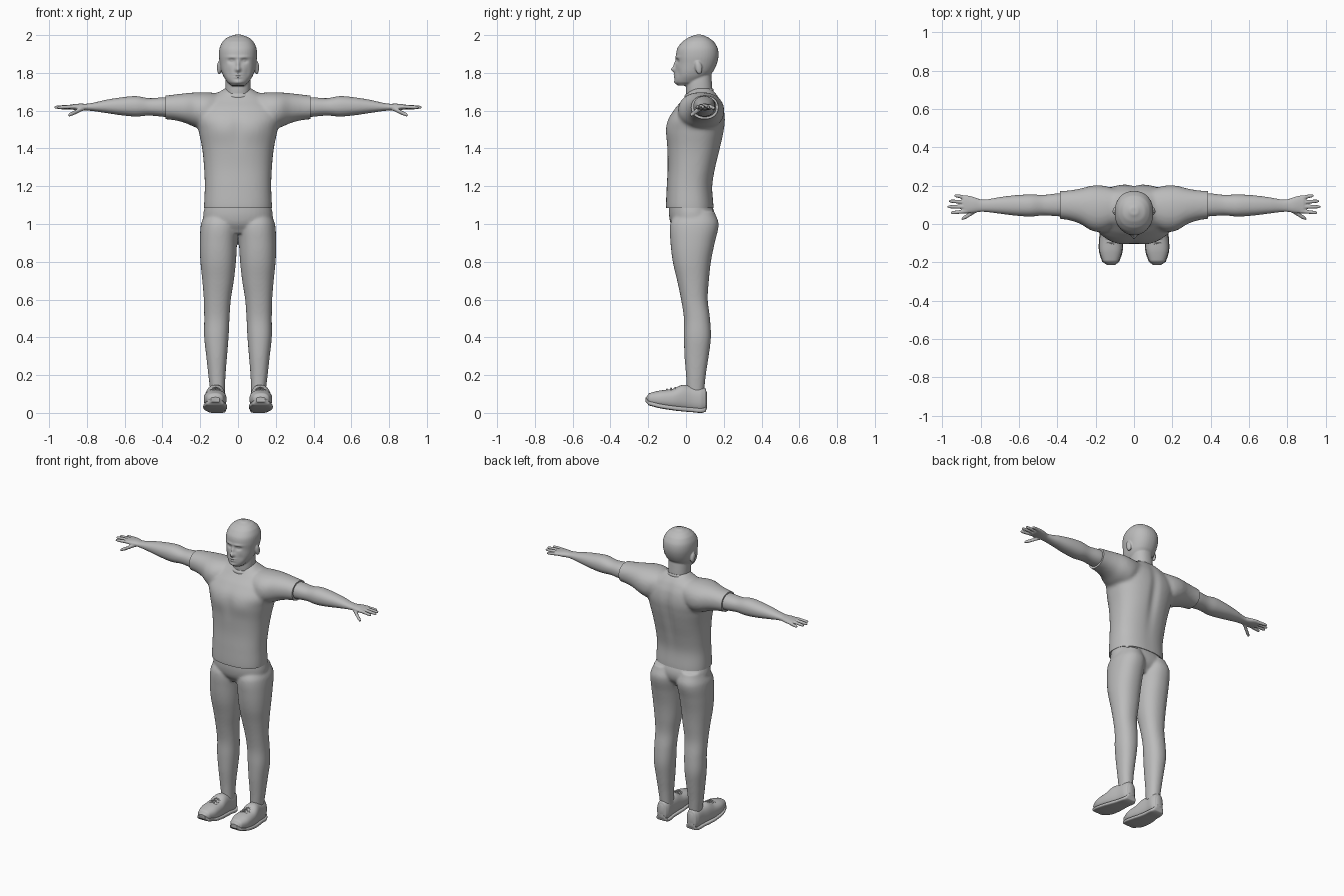
import bpy, bmesh, math
from mathutils import Vector, Matrix

if "Cube" in bpy.data.objects:
    bpy.data.objects.remove(bpy.data.objects["Cube"])

grey = bpy.data.materials.new("plain grey")
grey.use_nodes = True
grey.diffuse_color = (0.5, 0.5, 0.5, 1)
grey.node_tree.nodes["Principled BSDF"].inputs["Base Color"].default_value = grey.diffuse_color


def smooth_rows(rows, steps=6):
    """Catmull-Rom interpolation between neighbouring sections."""
    result = []
    last = len(rows) - 1
    for i in range(last):
        p, q, r, s = (Vector(rows[min(max(k, 0), last)]) for k in (i - 1, i, i + 1, i + 2))
        for n in range(steps):
            t = n / steps
            row = q + (r - p) * t / 2 + (p - q * 2.5 + r * 2 - s / 2) * t * t
            row += (q * 1.5 - r * 1.5 + s / 2 - p / 2) * t ** 3
            row[0] = q[0] + (r[0] - q[0]) * t
            result.append(row)
    return result + [Vector(rows[-1])]


def loft(bm, axis, rows, side=1, power=2.2, count=40):
    """Skin rounded sections (position, low a, high a, low b, high b) along an axis."""
    rings = []
    for pos, a0, a1, b0, b1 in smooth_rows(rows):
        ring = []
        for k in range(count):
            ang = math.tau * k / count
            c, s = math.cos(ang), math.sin(ang)
            co = [0, 0, 0]
            co[axis] = pos
            co[(axis + 1) % 3] = (a0 + a1) / 2 + (a1 - a0) / 2 * math.copysign(abs(c) ** (2 / power), c)
            co[(axis + 2) % 3] = (b0 + b1) / 2 + (b1 - b0) / 2 * math.copysign(abs(s) ** (2 / power), s)
            co[0] *= side
            ring.append(bm.verts.new(co))
        rings.append(ring)
    for low, high in zip(rings, rings[1:]):
        for k in range(count):
            j = (k + 1) % count
            bm.faces.new((low[k], low[j], high[j], high[k]))
    bm.faces.new(rings[0][::-1])
    bm.faces.new(rings[-1])


def symmetric(rows):
    return [(z, -x, x, front, back) for z, x, front, back in rows]


def finger(bm, start, end, radius, side):
    start, end = Vector(start), Vector(end)
    rows = []
    for t, scale in ((0, 1), (0.5, 0.95), (0.85, 0.85), (0.96, 0.6), (1, 0.25)):
        p, r = start.lerp(end, t), radius * scale
        rows.append((p.x, p.y - r, p.y + r, p.z - r, p.z + r))
    loft(bm, 0, rows, side, 2, 16)


def ellipsoid(bm, place, size, tilt=0):
    matrix = Matrix.Translation(place) @ Matrix.Rotation(tilt, 4, "X") @ Matrix.Diagonal((*size, 1))
    bmesh.ops.create_uvsphere(bm, u_segments=24, v_segments=16, radius=1, matrix=matrix)


def finish(name, bm, voxel=0, relax=0, cuts=(), bumps=()):
    """Fuse the volumes, relax them, trim openings, sculpt bumps and shade."""
    bmesh.ops.recalc_face_normals(bm, faces=bm.faces)
    mesh = bpy.data.meshes.new(name)
    bm.to_mesh(mesh)
    bm.free()
    obj = bpy.data.objects.new(name, mesh)
    bpy.context.collection.objects.link(obj)
    if voxel:
        fuse = obj.modifiers.new("fuse", "REMESH")
        fuse.mode = "VOXEL"
        fuse.voxel_size = voxel
        soften = obj.modifiers.new("soften", "SMOOTH")
        soften.factor = 0.5
        soften.iterations = relax
        graph = bpy.context.evaluated_depsgraph_get()
        fused = bpy.data.meshes.new_from_object(obj.evaluated_get(graph))
        obj.modifiers.clear()
        obj.data = fused
        bpy.data.meshes.remove(mesh)
        fused.name = name
    bm = bmesh.new()
    bm.from_mesh(obj.data)
    for v in bm.verts:
        base = v.co.copy()
        for x, y, z, rx, ry, rz, push in bumps:
            d = ((abs(base.x) - x) / rx) ** 2 + ((base.y - y) / ry) ** 2 + ((base.z - z) / rz) ** 2
            v.co.y += push * math.exp(-d)
    for place, normal in cuts:
        bmesh.ops.bisect_plane(bm, geom=bm.verts[:] + bm.edges[:] + bm.faces[:],
                               plane_co=place, plane_no=normal, clear_outer=True)
        bmesh.ops.holes_fill(bm, edges=[e for e in bm.edges if e.is_boundary])
    bm.to_mesh(obj.data)
    bm.free()
    obj.data.materials.clear()
    obj.data.materials.append(grey)
    bpy.ops.object.select_all(action="DESELECT")
    obj.select_set(True)
    bpy.context.view_layer.objects.active = obj
    bpy.ops.object.shade_smooth_by_angle(angle=math.radians(45))
    return obj


# Shirt: torso and short sleeves, trimmed at hem and cuffs
bm = bmesh.new()
loft(bm, 2, symmetric([
    (1.05, .177, -.10, .145), (1.09, .18, -.106, .146), (1.2, .176, -.102, .14), (1.3, .18, -.097, .157),
    (1.4, .19, -.1, .182), (1.5, .21, -.104, .203), (1.56, .225, -.092, .208), (1.62, .21, -.052, .198),
    (1.67, .155, -.008, .175), (1.7, .1, .012, .152), (1.72, .07, .03, .13)]), power=2.4)
sleeve = [(.08, 0, .18, 1.55, 1.69), (.16, -.04, .2, 1.5, 1.697), (.22, -.035, .2, 1.51, 1.697),
          (.28, 0, .185, 1.535, 1.692), (.34, .02, .175, 1.55, 1.685), (.42, .03, .17, 1.557, 1.677)]
for side in (1, -1):
    loft(bm, 0, sleeve, side)
finish("shirt", bm, 0.009, 10,
       cuts=[((0, 0, 1.085), (0, 0, -1)), ((.385, 0, 0), (1, 0, 0)), ((-.385, 0, 0), (-1, 0, 0))],
       bumps=[(.09, -.1, 1.5, .07, .08, .06, -.006), (0, -.1, 1.5, .03, .06, .1, .004),
              (0, .2, 1.45, .03, .08, .2, -.012)])

# Ribbed collar
bm = bmesh.new()
loft(bm, 2, symmetric([(1.685, .078, -.008, .146), (1.695, .077, -.007, .146), (1.704, .07, 0, .142)]))
for v in bm.verts:
    v.co.z += (v.co.y - .07) * .2
finish("collar", bm)

# Trousers: pelvis and two legs
bm = bmesh.new()
loft(bm, 2, symmetric([(.95, .12, -.05, .11), (1, .175, -.08, .145), (1.05, .184, -.09, .152),
                       (1.12, .17, -.088, .132)]))
leg = [(.09, .07, .145, .005, .095), (.2, .066, .157, 0, .105), (.3, .058, .168, -.008, .12),
       (.4, .05, .179, -.011, .132), (.5, .045, .179, -.011, .127), (.6, .038, .181, -.026, .115),
       (.7, .022, .189, -.047, .121), (.8, .011, .199, -.07, .132), (.9, .005, .202, -.082, .152),
       (1, .0, .196, -.084, .173), (1.07, .02, .17, -.05, .15)]
for side in (1, -1):
    loft(bm, 2, leg, side)
finish("trousers", bm, 0.007, 8, cuts=[((0, 0, .105), (0, 0, -1))])

# Head with neck and ears
bm = bmesh.new()
loft(bm, 2, symmetric([
    (1.732, .035, -.042, .03), (1.75, .056, -.058, .08), (1.78, .076, -.06, .12), (1.81, .088, -.058, .146),
    (1.85, .096, -.053, .164), (1.89, .101, -.053, .172), (1.93, .098, -.046, .168), (1.965, .082, -.02, .148),
    (1.987, .058, .012, .12), (2.002, .022, .047, .088)]))
loft(bm, 2, symmetric([(1.62, .07, .01, .14), (1.7, .067, 0, .14), (1.76, .066, .002, .136), (1.84, .06, .02, .13)]))
for side in (1, -1):
    ellipsoid(bm, (side * .099, .066, 1.828), (.013, .02, .036), .2)
finish("head", bm, 0.0045, 5, bumps=[
    (0, -.06, 1.818, .014, .05, .014, -.021), (0, -.06, 1.845, .01, .05, .02, -.012),
    (.034, -.05, 1.863, .018, .04, .012, .011), (.034, -.05, 1.864, .009, .04, .006, -.005),
    (.03, -.05, 1.883, .03, .05, .008, -.005), (0, -.06, 1.791, .022, .04, .005, -.006),
    (0, -.06, 1.777, .019, .04, .005, -.006), (0, -.06, 1.748, .022, .04, .012, -.006),
    (.05, -.05, 1.8, .018, .04, .025, .005), (.099, .055, 1.83, .01, .008, .018, .006)])

arm = [(.3, .045, .15, 1.565, 1.665), (.385, .04, .16, 1.567, 1.671), (.47, .045, .152, 1.574, 1.666),
       (.54, .039, .154, 1.569, 1.677), (.62, .044, .15, 1.576, 1.67), (.7, .054, .14, 1.588, 1.657),
       (.79, .064, .127, 1.6, 1.638), (.84, .058, .142, 1.602, 1.637), (.885, .056, .15, 1.606, 1.633),
       (.895, .068, .138, 1.61, 1.629)]
knuckles = [((.87, .067, 1.621), (.957, .058, 1.617)), ((.87, .09, 1.622), (.974, .09, 1.618)),
            ((.87, .113, 1.621), (.967, .12, 1.617)), ((.87, .137, 1.618), (.938, .149, 1.613))]
shoe = [(-.212, .06, .083, .10, .14), (-.195, .043, .104, .08, .163), (-.14, .028, .118, .062, .18),
        (-.07, .017, .127, .062, .179), (-.02, .011, .148, .067, .171), (.03, .007, .142, .07, .16),
        (.08, .003, .138, .068, .154), (.103, .01, .13, .078, .144), (.11, .03, .11, .092, .13)]

for side, label in ((1, "left"), (-1, "right")):
    # Arm with palm, fingers and thumb
    bm = bmesh.new()
    loft(bm, 0, arm, side)
    for start, end in knuckles:
        finger(bm, start, end, .0105, side)
    finger(bm, (.815, .075, 1.613), (.9, .026, 1.575), .0125, side)
    finish(label + "_arm", bm, 0.004, 4)

    # Shoe upper, sole and laces
    bm = bmesh.new()
    loft(bm, 1, shoe, side, 2.4)
    finish(label + "_shoe", bm)
    bm = bmesh.new()
    loft(bm, 1, [(y * 1.01, low - .003, low + .022, x0 - .003, x1 + .003) for y, low, high, x0, x1 in shoe],
         side, 4)
    finish(label + "_sole", bm)
    bm = bmesh.new()
    for row in range(4):
        y, z = -.035 - row * .022, .14 - row * .0045
        finger(bm, (.09, y, z - .012), (.118, y, z), .005, side)
        finger(bm, (.148, y, z - .012), (.118, y, z), .005, side)
    finish(label + "_laces", bm)
